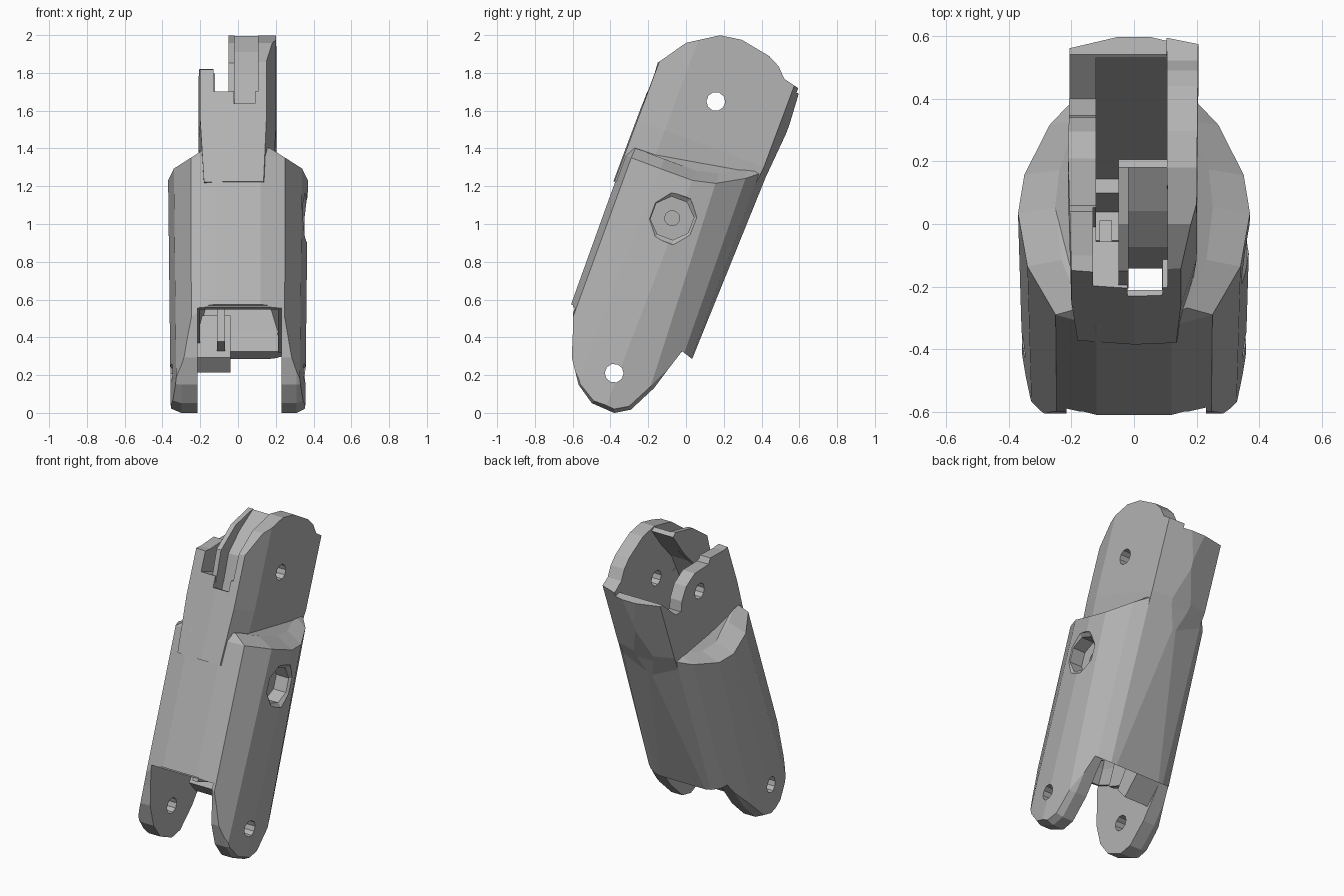
import bpy, bmesh, math
from mathutils import Matrix

cube = bpy.data.objects.get("Cube")
if cube:
    bpy.data.objects.remove(cube, do_unlink=True)

grey = bpy.data.materials.new("plain grey")
grey.use_nodes = True
GREY = (0.45, 0.45, 0.45, 1)
grey.diffuse_color = GREY
grey.node_tree.nodes["Principled BSDF"].inputs["Base Color"].default_value = GREY

# Parts share a tilted frame: x across, y depth, z along the link, origin at the lower pin
TILT = Matrix.Translation((0, -0.38, 0.21)) @ Matrix.Rotation(math.radians(-20.5), 4, 'X')


def loft(name, rings):
    bm = bmesh.new()
    loops = [[bm.verts.new(p) for p in ring] for ring in rings]
    n = len(loops[0])
    for a, b in zip(loops, loops[1:]):
        for i in range(n):
            j = (i + 1) % n
            bm.faces.new((a[i], a[j], b[j], b[i]))
    bm.faces.new(loops[0])
    bm.faces.new(loops[-1])
    bmesh.ops.recalc_face_normals(bm, faces=bm.faces)
    mesh = bpy.data.meshes.new(name)
    bm.to_mesh(mesh)
    bm.free()
    mesh.materials.append(grey)
    ob = bpy.data.objects.new(name, mesh)
    ob.matrix_world = TILT
    bpy.context.scene.collection.objects.link(ob)
    return ob


def prism(name, x0, x1, profile):
    return loft(name, [[(x, v, w) for v, w in profile] for x in (x0, x1)])


def block(name, x0, x1, v0, v1, w0, w1):
    return prism(name, x0, x1, [(v0, w0), (v1, w0), (v1, w1), (v0, w1)])


def disc(r, v, w, sides):
    turns = [math.tau * (i + 0.5) / sides for i in range(sides)]
    return [(v + r * math.cos(a), w + r * math.sin(a)) for a in turns]


def mirrored(half):
    return half + [(-x, v) for x, v in reversed(half) if x > 0]


def combine(target, tool, operation='DIFFERENCE'):
    mod = target.modifiers.new("combine", 'BOOLEAN')
    mod.operation, mod.solver, mod.object = operation, 'EXACT', tool
    bpy.context.view_layer.update()
    graph = bpy.context.evaluated_depsgraph_get()
    mesh = bpy.data.meshes.new_from_object(target.evaluated_get(graph))
    target.modifiers.clear()
    target.data = mesh
    bpy.data.objects.remove(tool, do_unlink=True)


# Rounded main body: squarer at the bottom, with a shoulder that rises to the back
low = mirrored([(0.12, -0.335), (0.245, -0.305), (0.325, -0.17), (0.355, 0.02),
                (0.345, 0.22), (0.28, 0.32), (0.2, 0.355), (0, 0.375)])
high = mirrored([(0.12, -0.352), (0.25, -0.315), (0.34, -0.15), (0.37, 0.03),
                 (0.35, 0.15), (0.27, 0.29), (0.2, 0.35), (0, 0.388)])


def rise(v):
    return 1.3 * max(0, v) ** 2


body = loft("link_body", [[(x, v, -0.3) for x, v in low],
                          [(x, v, 1.1 + rise(v)) for x, v in high],
                          [(x * 0.68, v * 0.99, 1.155 + rise(v)) for x, v in high]])

# Narrow neck carrying the upper lugs, blending into the body at the back
neck_section = [(-0.2, -0.346), (0, -0.36), (0.15, -0.354), (0.2, -0.2),
                (0.205, 0.36), (0, 0.408), (-0.205, 0.36), (-0.21, 0)]
neck = loft("neck", [[(x * s, min(v, v * s), w) for x, v in neck_section]
                     for w, s in ((0.95, 0.9), (1.3, 1), (2.1, 1))])
combine(body, neck, 'UNION')

# Side outline, chamfered around the lower lugs
outline = [(-0.42, 0.27), (-0.33, 0.26), (-0.279, 0.12), (-0.24, 0), (-0.156, -0.123),
           (-0.056, -0.19), (0.074, -0.197), (0.15, -0.15), (0.225, 0), (0.267, 0.142),
           (0.296, 0.235), (0.36, 0.215), (0.388, 1.254), (0.41, 1.53), (0.395, 1.752),
           (0.298, 1.775), (0.246, 1.827), (0.18, 1.86), (0.015, 1.89), (-0.102, 1.872),
           (-0.256, 1.772), (-0.36, 1.62), (-0.42, 1.55)]
chamfered = [(v * 0.82, w * 0.84) if w < 0.2 else (v, w) for v, w in outline]
trim = loft("trim", [[(x, v, w) for v, w in ring] for x, ring in
                     ((-0.38, chamfered), (-0.3, outline), (0.31, outline), (0.38, chamfered))])
combine(body, trim, 'INTERSECT')

# Gap between the lower lugs, then the flared hollow above it
combine(body, prism("lug_gap", -0.215, 0.23,
                    [(-0.6, -0.5), (0.6, -0.5), (0.6, 0.215), (-0.6, 0.262)]))
flare = [[(a, -f, w), (b, -f, w), (b, k, w), (a, k, w)] for w, a, b, f, k in
         ((0.1, -0.2, 0.215, 0.3, 0.3), (0.35, -0.2, 0.21, 0.29, 0.3), (0.75, -0.115, 0.095, 0.2, 0.28))]
combine(body, loft("lower_hollow", flare))

# Upper hollow, cable slot and front notch
combine(body, block("upper_hollow", -0.122, 0.105, -0.2, 0.335, 0.6, 2.3))
combine(body, block("cable_slot", -0.02, 0.09, -0.338, -0.1, 0.65, 2.3))
combine(body, block("front_notch", -0.13, 0.107, -0.6, -0.15, 1.46, 2.3))
combine(body, block("slot_mouth", -0.021, 0.091, -0.6, -0.25, 1.39, 2.3))

# Shorter right lug and the top of the back wall
short_top = [(-0.6, 1.52), (-0.3, 1.6), (-0.17, 1.655), (-0.14, 1.63), (0, 1.68), (0.1, 1.66),
             (0.17, 1.6), (0.2, 1.54), (0.25, 1.56), (0.34, 1.72), (0.6, 1.765),
             (0.6, 2.4), (-0.6, 2.4)]
combine(body, prism("short_lug_top", -0.4, 0.104, short_top))

# Pin holes and the stepped pit on the left side
for w in (0, 1.536):
    combine(body, prism("pin_hole", -0.6, 0.6, disc(0.05, 0, w, 10)))
pit = [[(x, v, w) for v, w in disc(r, 0, 0.876, 8)]
       for x, r in ((0.45, 0.16), (0.36, 0.14), (0.34, 0.115), (0.25, 0.115))]
combine(body, loft("side_pit", pit))
combine(body, prism("pit_bore", 0.22, 0.3, disc(0.04, 0, 0.876, 12)))

# Grooved cable guide on the inside of the tall lug
prism("cable_guide", -0.03, 0.12, [(-0.255, 1.36), (-0.27, 1.6), (-0.2, 1.74), (-0.1, 1.868),
                                   (-0.07, 1.86), (-0.12, 1.7), (-0.18, 1.56), (-0.2, 1.36)])
prism("guide_rim", -0.05, -0.018, [(-0.345, 1.42), (-0.36, 1.62), (-0.256, 1.772), (-0.102, 1.872),
                                   (-0.07, 1.86), (-0.12, 1.69), (-0.18, 1.55), (-0.22, 1.42)])

# Gusset and rib inside the lower opening
prism("lower_gusset", -0.225, -0.04, [(0.14, 0.14), (0.23, 0.09), (0.3, 0.24), (0.3, 0.4), (0.2, 0.4)])
block("inner_rib", -0.11, -0.07, 0.0, 0.25, 0.18, 0.45)
